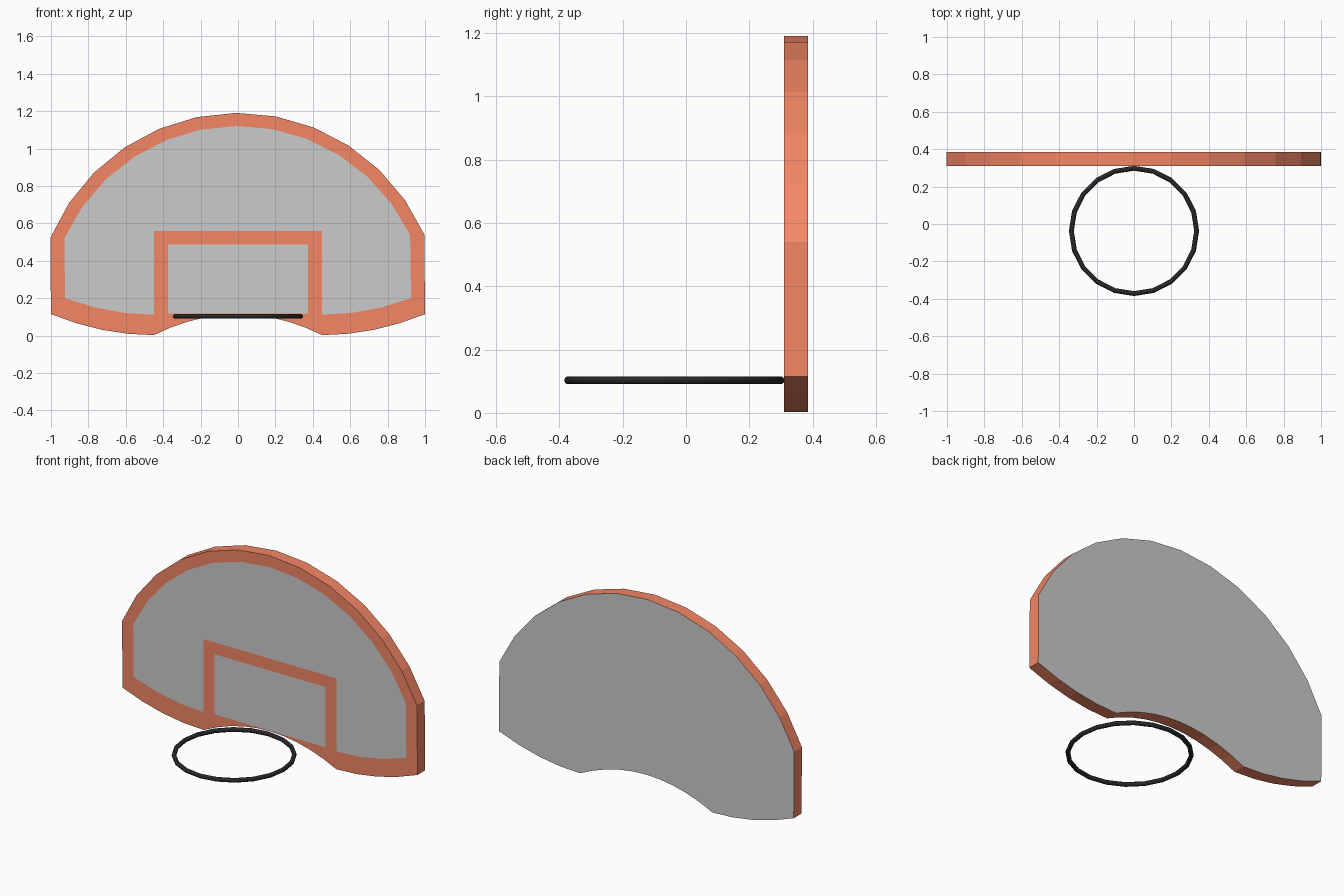
import bpy, bmesh
from math import sin, cos, radians

if "Cube" in bpy.data.objects:
    bpy.data.objects.remove(bpy.data.objects["Cube"])


def material(name, rgb):
    m = bpy.data.materials.new(name)
    m.diffuse_color = (*rgb, 1)
    m.use_nodes = True
    m.node_tree.nodes["Principled BSDF"].inputs["Base Color"].default_value = m.diffuse_color
    return m


orange = material("orange_paint", (0.9, 0.24, 0.13))
grey = material("grey_panel", (0.55, 0.55, 0.55))
black = material("black_metal", (0.02, 0.02, 0.022))

Y_FRONT, Y_BACK = 0.31, 0.385


def dome(radius, left, right, n=12):
    """Points along the domed top, from left to right."""
    pts = []
    for i in range(n + 1):
        a = radians(left + (right - left) * i / n)
        pts.append((radius * sin(a), 0.103 + radius * cos(a)))
    return pts


def sag(x0, z0, x1, z1, n=4):
    """Curved bottom edge, level at (x1, z1) and rising to (x0, z0)."""
    return [(x0 + (x1 - x0) * i / n, z1 + (z0 - z1) * (1 - i / n) ** 2)
            for i in range(n + 1)]


def mirrored(pts):
    return [(-x, z) for x, z in reversed(pts)]


# Outlines of the board, the painted panel and the target window
right_edge = sag(1, 0.115, 0.45, 0.003)
arch = [(x, 0.115 - 0.112 * (x / 0.45) ** 2)
        for x in (0.45 * (1 - i / 5) for i in range(1, 10))]
outline = dome(1.088, -67.3, 66.3) + right_edge + arch + mirrored(right_edge)

panel_edge = sag(0.925, 0.2, 0.45, 0.112, 3)
panel = (dome(1.018, -65.7, 64.7) + panel_edge + [(0.45, 0.56), (-0.45, 0.56)]
         + mirrored(panel_edge))
window = [(-0.375, 0.118), (-0.375, 0.487), (0.375, 0.487), (0.375, 0.118)]

# Backboard: orange front frame and rim, grey panels and back
bm = bmesh.new()


def loop(pts, y):
    verts = [bm.verts.new((x, y, z)) for x, z in pts]
    edges = [bm.edges.new((verts[i - 1], verts[i])) for i in range(len(verts))]
    return verts, edges


front, front_e = loop(outline, Y_FRONT)
panel_v, panel_e = loop(panel, Y_FRONT)
window_v, window_e = loop(window, Y_FRONT)
bmesh.ops.triangle_fill(bm, use_beauty=True, use_dissolve=False,
                        edges=front_e + panel_e + window_e, normal=(0, -1, 0))
back, _ = loop(outline, Y_BACK)
for i in range(len(front)):
    bm.faces.new((front[i - 1], front[i], back[i], back[i - 1]))
for verts in (panel_v, window_v, back):
    bm.faces.new(verts).material_index = 1
bmesh.ops.recalc_face_normals(bm, faces=bm.faces)

mesh = bpy.data.meshes.new("backboard")
bm.to_mesh(mesh)
bm.free()
mesh.materials.append(orange)
mesh.materials.append(grey)
bpy.context.collection.objects.link(bpy.data.objects.new("backboard", mesh))

# Hoop ring
bpy.ops.mesh.primitive_torus_add(location=(0, -0.037, 0.103), major_radius=0.335,
                                 minor_radius=0.013, major_segments=20,
                                 minor_segments=10)
ring = bpy.context.object
ring.name = "hoop_ring"
ring.data.materials.append(black)
bpy.ops.object.shade_smooth_by_angle(angle=radians(40))
